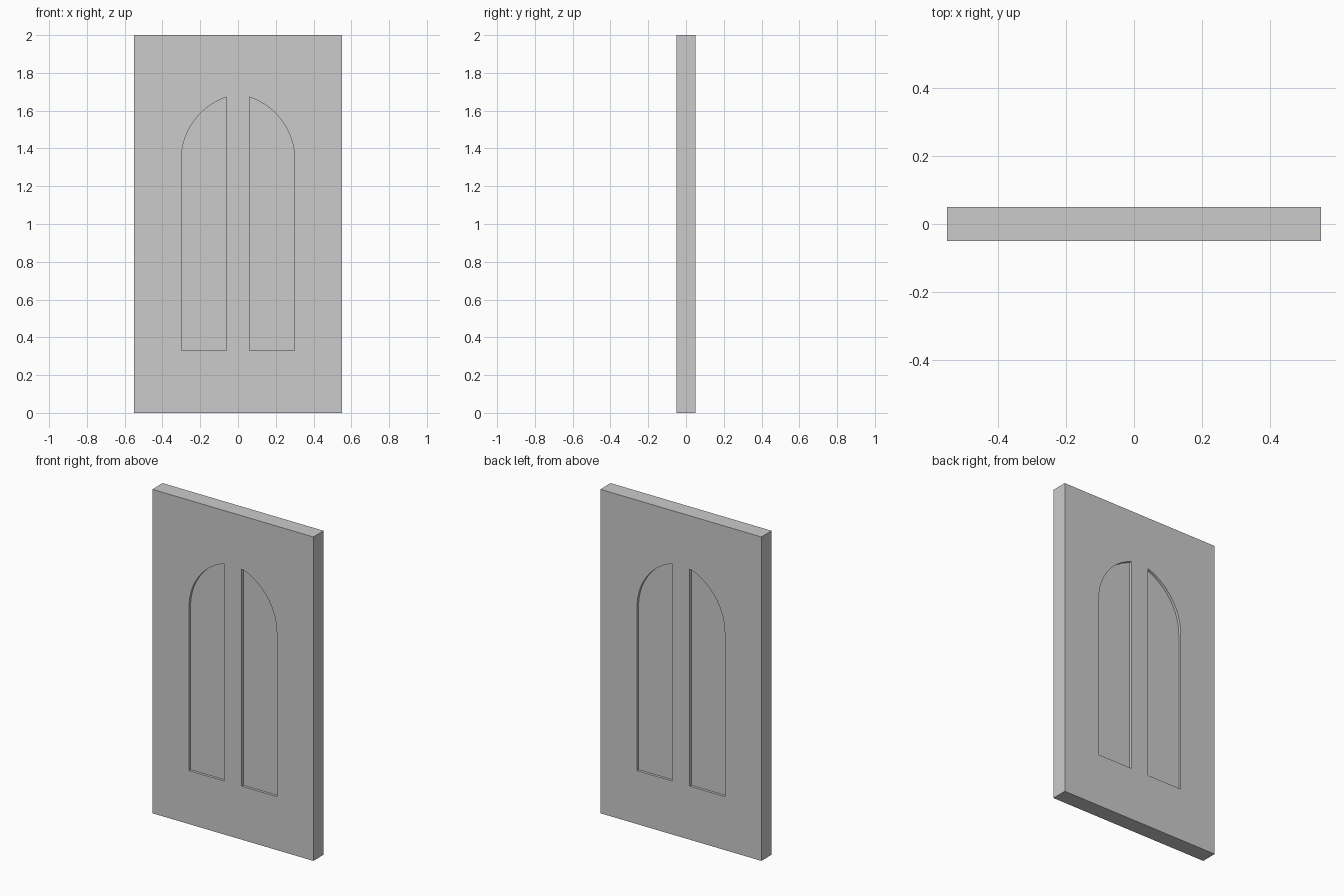
import bpy, bmesh, math

if "Cube" in bpy.data.objects:
    bpy.data.objects.remove(bpy.data.objects["Cube"])

W, T, H = 1.10, 0.10, 2.0      # door slab size
DEPTH = 0.016                  # recess depth on each face
X0, X1, Z0, ZS, ZT = 0.06, 0.30, 0.33, 1.34, 1.672


def panel_profile(side):
    """Half of an arched panel: straight sides, arc from spring line to the mullion."""
    d, h = X1 - X0, ZT - ZS
    r = (d * d + h * h) / (2 * d)
    end = math.asin(h / r)
    pts = [(X0, Z0), (X1, Z0)]
    for i in range(17):
        a = end * i / 16
        pts.append((X1 - r + r * math.cos(a), ZS + r * math.sin(a)))
    return [(side * x, z) for x, z in pts]


def prism(bm, profile, y0, y1):
    face = bm.faces.new([bm.verts.new((x, y0, z)) for x, z in profile])
    ext = bmesh.ops.extrude_face_region(bm, geom=[face])["geom"]
    verts = [v for v in ext if isinstance(v, bmesh.types.BMVert)]
    bmesh.ops.translate(bm, verts=verts, vec=(0, y1 - y0, 0))


def finish(bm, name):
    bmesh.ops.recalc_face_normals(bm, faces=bm.faces)
    me = bpy.data.meshes.new(name)
    bm.to_mesh(me)
    bm.free()
    ob = bpy.data.objects.new(name, me)
    bpy.context.collection.objects.link(ob)
    return ob


# Door slab
bm = bmesh.new()
prism(bm, [(-W/2, 0), (W/2, 0), (W/2, H), (-W/2, H)], -T/2, T/2)
door = finish(bm, "door_slab")

# Four recess cutters: two half arches on each face
bm = bmesh.new()
for side in (-1, 1):
    for face in (-1, 1):
        prism(bm, panel_profile(side), face * (T/2 - DEPTH), face * (T/2 + 0.05))
cutter = finish(bm, "panel_recess_cutter")

mod = door.modifiers.new("panel_recesses", 'BOOLEAN')
mod.operation = 'DIFFERENCE'
mod.solver = 'EXACT'
mod.object = cutter
bpy.context.view_layer.objects.active = door
door.select_set(True)
bpy.ops.object.modifier_apply(modifier=mod.name)
bpy.data.objects.remove(cutter)
